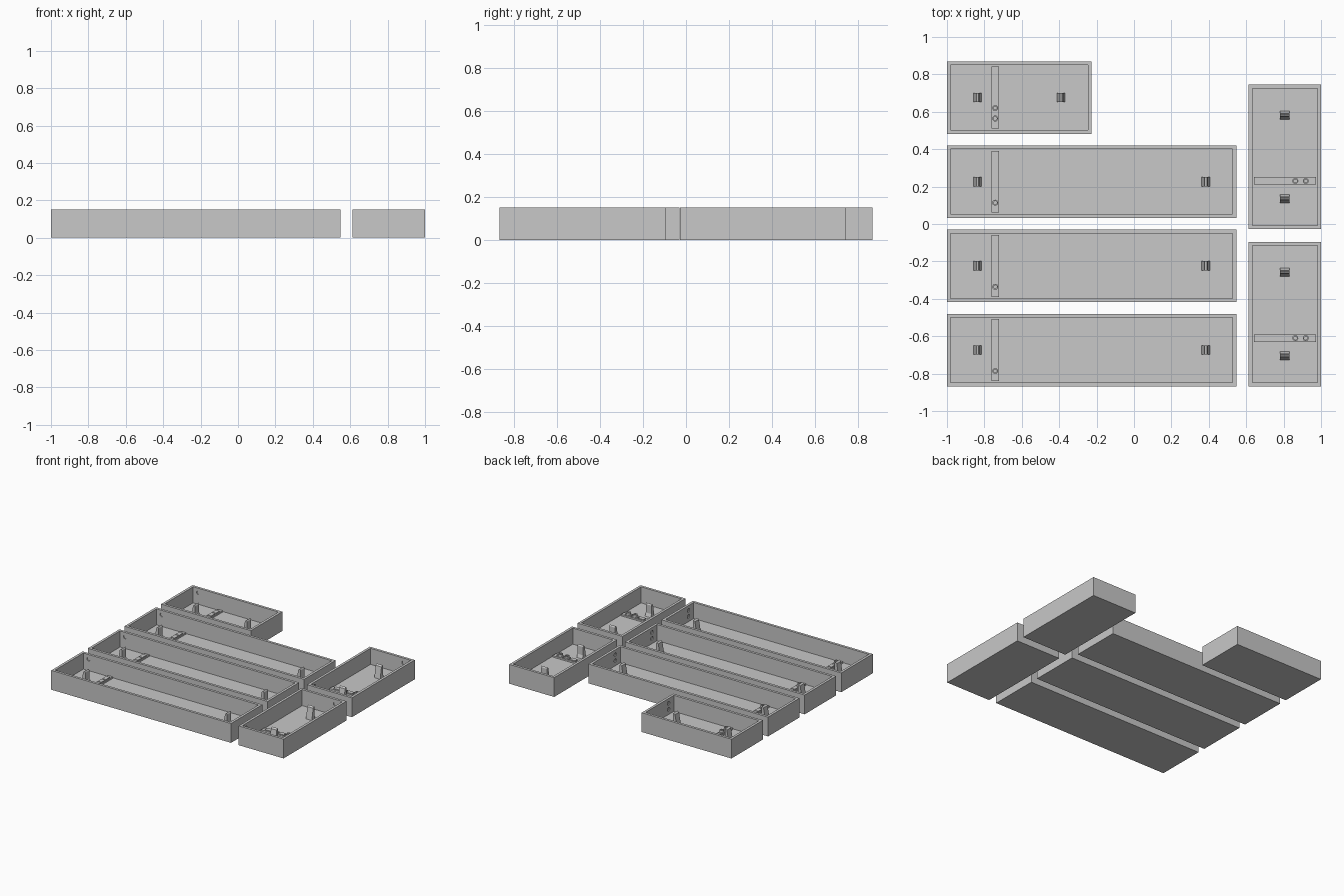
import bpy, bmesh, math
from mathutils import Matrix, Vector

if "Cube" in bpy.data.objects:
    bpy.data.objects.remove(bpy.data.objects["Cube"])

WIDTH, HEIGHT, WALL, FLOOR = 0.387, 0.15, 0.028, 0.025
LONG, SHORT = 1.547, 0.773

grey = bpy.data.materials.new("plain grey")
grey.diffuse_color = (0.58, 0.58, 0.58, 1)
grey.use_nodes = True
grey.node_tree.nodes["Principled BSDF"].inputs["Base Color"].default_value = grey.diffuse_color


def finish(name, bm, place):
    """Turn a bmesh into a placed grey object."""
    bmesh.ops.recalc_face_normals(bm, faces=bm.faces)
    mesh = bpy.data.meshes.new(name)
    bm.to_mesh(mesh)
    bm.free()
    mesh.materials.append(grey)
    obj = bpy.data.objects.new(name, mesh)
    bpy.context.collection.objects.link(obj)
    obj.matrix_world = place
    return obj


def add_box(bm, lo, hi):
    lo, hi = Vector(lo), Vector(hi)
    m = Matrix.Translation((lo + hi) / 2) @ Matrix.Diagonal((*(hi - lo), 1))
    bmesh.ops.create_cube(bm, size=1, matrix=m)


def add_cylinder(bm, centre, radius, depth, turn=Matrix()):
    bmesh.ops.create_cone(bm, cap_ends=True, segments=16, radius1=radius,
                          radius2=radius, depth=depth,
                          matrix=Matrix.Translation(centre) @ turn)


def tray(place, length):
    """Open box with shallow round sockets in its walls."""
    bm = bmesh.new()
    add_box(bm, (0, -WIDTH / 2, 0), (length, WIDTH / 2, HEIGHT))
    top = max(bm.faces, key=lambda f: f.calc_center_median().z)
    bmesh.ops.inset_region(bm, faces=[top], thickness=WALL)
    walls = bmesh.ops.extrude_face_region(bm, geom=[top])
    bmesh.ops.translate(bm, vec=(0, 0, FLOOR - HEIGHT),
                        verts=[v for v in walls["geom"] if isinstance(v, bmesh.types.BMVert)])
    if top.is_valid:
        bmesh.ops.delete(bm, geom=[top], context="FACES_ONLY")
    box = finish("tray", bm, place)

    # Sockets: a pair in the far end wall, one in the side wall
    bm = bmesh.new()
    for z in (0.065, 0.112):
        add_cylinder(bm, (length - WALL, -0.11, z), 0.015, 0.03,
                     Matrix.Rotation(math.pi / 2, 4, "Y"))
    add_cylinder(bm, (0.064, WIDTH / 2 - WALL, 0.115), 0.015, 0.03,
                 Matrix.Rotation(math.pi / 2, 4, "X"))
    cutter = finish("socket_cutter", bm, place)
    cutter.hide_render = True
    cutter.hide_set(True)
    cut = box.modifiers.new("sockets", "BOOLEAN")
    cut.operation, cut.solver, cut.object = "DIFFERENCE", "EXACT", cutter


def support_post(place, x):
    """Upright tab with a sloped foot on each side."""
    outline = [(-0.022, FLOOR), (-0.006, 0.115), (0.006, 0.125),
               (0.012, 0.115), (0.012, 0.05), (0.022, FLOOR)]
    bm = bmesh.new()
    side = bm.faces.new([bm.verts.new((x + px, -0.025, z)) for px, z in outline])
    out = bmesh.ops.extrude_face_region(bm, geom=[side])
    bmesh.ops.translate(bm, vec=(0, 0.05, 0),
                        verts=[v for v in out["geom"] if isinstance(v, bmesh.types.BMVert)])
    finish("support_post", bm, place)


def divider_row(place, x, rings):
    """Low cross rail with five blocks, the last ones topped by rings."""
    bm = bmesh.new()
    half = WIDTH / 2 - WALL
    add_box(bm, (x - 0.02, -half, FLOOR), (x + 0.02, half, FLOOR + 0.012))
    finish("cross_rail", bm, place)
    bm = bmesh.new()
    for i in range(5):
        y = (i - 2) * 0.056
        add_box(bm, (x - 0.016, y - 0.024, FLOOR + 0.012), (x + 0.016, y + 0.024, FLOOR + 0.02))
    finish("rail_blocks", bm, place)
    for i in range(rings):
        bm = bmesh.new()
        # Ring profile spun around its own upright axis
        axis = Vector((x, (i - 2) * 0.056, 0))
        z0, z1 = FLOOR + 0.02, FLOOR + 0.035
        loop = [bm.verts.new((x + r, axis.y, z)) for r, z in
                ((0.009, z0), (0.016, z0), (0.016, z1), (0.009, z1))]
        edges = [bm.edges.new((loop[k], loop[(k + 1) % 4])) for k in range(4)]
        bmesh.ops.spin(bm, geom=loop + edges, cent=axis, axis=(0, 0, 1),
                       angle=2 * math.pi, steps=16, use_merge=True)
        bmesh.ops.remove_doubles(bm, verts=bm.verts, dist=0.0001)
        finish("rail_ring", bm, place)


def unit(x, y, length, rings, turn=0.0):
    place = Matrix.Translation((x, y, 0)) @ Matrix.Rotation(turn, 4, "Z")
    tray(place, length)
    support_post(place, 0.163)
    support_post(place, length - 0.163)
    divider_row(place, 0.258, rings)


# Three long trays and a short one stacked on the left
for row in range(3):
    unit(-1, -0.674 + 0.45 * row, LONG, 1)
unit(-1, 0.676, SHORT, 2)
# Two short trays turned sideways on the right
for y in (-0.868, -0.028):
    unit(1 - WIDTH / 2, y, SHORT, 2, math.pi / 2)
